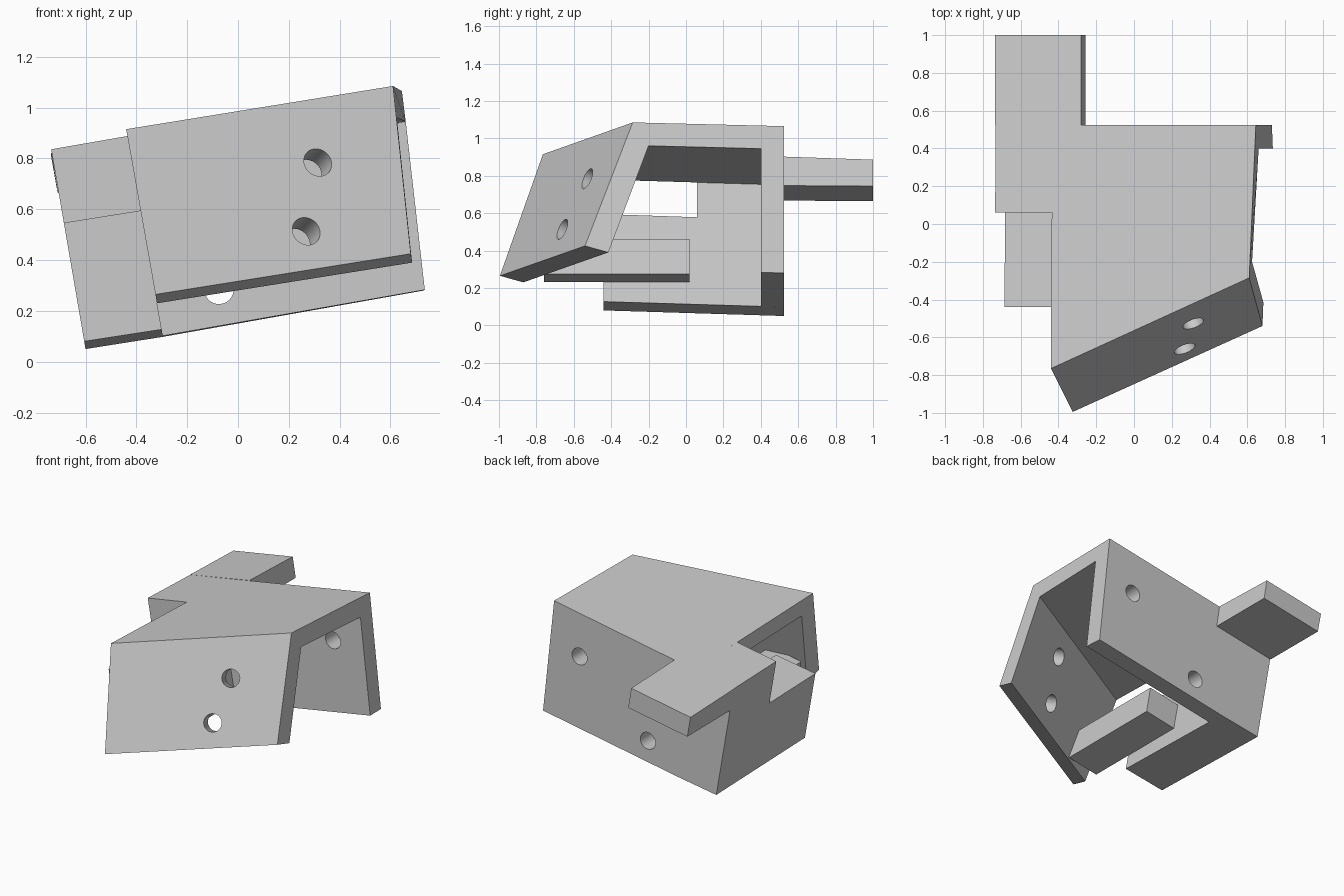
import bpy, bmesh
from mathutils import Vector

cube = bpy.data.objects.get("Cube")
if cube:
    bpy.data.objects.remove(cube, do_unlink=True)

grey = bpy.data.materials.new("plain grey")
grey.use_nodes = True
grey.diffuse_color = (0.6, 0.6, 0.6, 1)
grey.node_tree.nodes["Principled BSDF"].inputs["Base Color"].default_value = (0.6, 0.6, 0.6, 1)


def loft(name, left, right):
    """Solid between two matching end profiles."""
    bm = bmesh.new()
    a = [bm.verts.new(p) for p in left]
    b = [bm.verts.new(p) for p in right]
    n = len(a)
    bm.faces.new(a)
    bm.faces.new(b[::-1])
    for i in range(n):
        j = (i + 1) % n
        bm.faces.new((a[i], b[i], b[j], a[j]))
    bmesh.ops.recalc_face_normals(bm, faces=bm.faces)
    mesh = bpy.data.meshes.new(name)
    bm.to_mesh(mesh)
    bm.free()
    mesh.materials.append(grey)
    obj = bpy.data.objects.new(name, mesh)
    bpy.context.collection.objects.link(obj)
    return obj


def drill(target, centre, axis, radius=0.058):
    """Round hole through one plate."""
    bpy.ops.mesh.primitive_cylinder_add(vertices=40, radius=radius, depth=0.4, location=centre)
    cutter = bpy.context.object
    cutter.name = "hole_cutter"
    cutter.rotation_mode = 'QUATERNION'
    cutter.rotation_quaternion = Vector(axis).to_track_quat('Z', 'Y')
    cutter.data.materials.append(grey)
    cutter.hide_render = True
    cutter.display_type = 'WIRE'
    cutter.hide_set(True)
    mod = target.modifiers.new("hole", 'BOOLEAN')
    mod.operation = 'DIFFERENCE'
    mod.solver = 'EXACT'
    mod.object = cutter


def inner(y, z):
    """Point on the tilted plane where the side block meets the bracket."""
    return (-0.44 + 0.177 * (0.915 - z), y, z)


def outer(y, z):
    """Point on the tilted outer plane of the side block."""
    return (-0.735 + 0.172 * (0.835 - z), y, z)


# Folded bracket: sloping front plate, top plate and back wall
left_end = [inner(y, z) for y, z in (
    (-0.995, 0.265), (-0.765, 0.915), (0.525, 0.873), (0.525, 0.098),
    (0.4, 0.102), (0.4, 0.754), (-0.673, 0.786), (-0.87, 0.23))]
right_end = [
    (0.68, -0.54, 0.425), (0.61, -0.285, 1.085), (0.645, 0.525, 1.065), (0.73, 0.525, 0.28),
    (0.735, 0.4, 0.283), (0.66, 0.4, 0.945), (0.625, -0.2, 0.96), (0.685, -0.415, 0.39)]
bracket = loft("bracket", left_end, right_end)

# Two holes in the front plate, two in the back wall
plate_normal = (-0.337, 0.867, -0.367)
drill(bracket, (0.315, -0.53, 0.785), plate_normal)
drill(bracket, (0.27, -0.665, 0.515), plate_normal)
drill(bracket, (0.45, 0.47, 0.73), (0, 1, 0))
drill(bracket, (-0.075, 0.47, 0.285), (0, 1, 0))

# L-shaped side block
loft("side_block",
     [outer(y, z) for y, z in ((0.06, 0.836), (0.525, 0.821), (0.525, 0.05),
                               (-0.44, 0.08), (-0.44, 0.547), (0.06, 0.532))],
     [inner(y, z) for y, z in ((0.06, 0.888), (0.525, 0.873), (0.525, 0.098),
                               (-0.44, 0.127), (-0.44, 0.595), (0.06, 0.578))])

# Rear tab, level with the top plate
loft("rear_tab",
     [(-0.735, 0.525, 0.821), (-0.735, 1, 0.806), (-0.71, 1, 0.665), (-0.71, 0.525, 0.667)],
     [(-0.28, 0.525, 0.902), (-0.28, 1, 0.886), (-0.257, 1, 0.745), (-0.257, 0.525, 0.747)])

# Inner bar along the side block
loft("inner_bar",
     [inner(y, z) for y, z in ((-0.76, 0.232), (-0.76, 0.418), (0.02, 0.418), (0.02, 0.232))],
     [(-0.09, -0.76, 0.274), (-0.122, -0.76, 0.462), (-0.122, 0.02, 0.462), (-0.09, 0.02, 0.274)])
